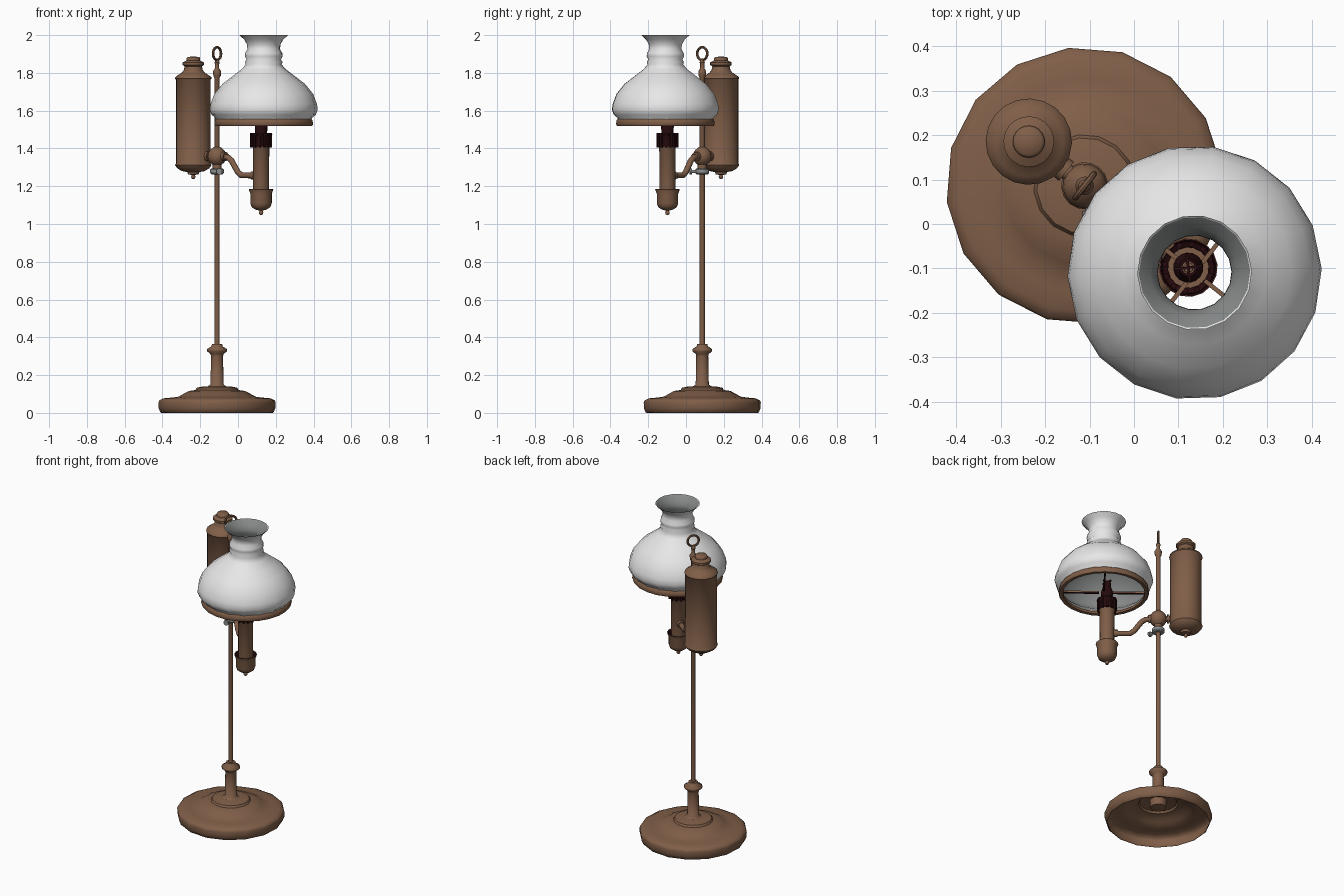
import bpy, bmesh, math
from mathutils import Vector, Matrix

ANG = math.radians(-38.3)            # direction of the lamp arm in plan
AXIS = Vector((math.cos(ANG), math.sin(ANG), 0))
POLE = Vector((-0.111, 0.086, 0))
T_RES, T_BURN, T_SHADE = -0.16, 0.297, 0.315   # distances along the arm


def material(name, rgb):
    m = bpy.data.materials.new(name)
    m.diffuse_color = (*rgb, 1)
    return m


BRASS = material("aged_brass", (0.215, 0.113, 0.065))
GLASS = material("white_glass", (0.8, 0.8, 0.8))
LINING = material("grey_glass_lining", (0.24, 0.25, 0.25))
DARK = material("dark_maroon", (0.019, 0.003, 0.004))
STEEL = material("steel_grey", (0.27, 0.28, 0.28))


def finish(name, bm, mat, t=0.0, angle=40):
    """Turn a bmesh in the arm's own frame into an object at distance t."""
    bmesh.ops.recalc_face_normals(bm, faces=bm.faces)
    bm.transform(Matrix.Translation(POLE + AXIS * t) @ Matrix.Rotation(ANG, 4, 'Z'))
    me = bpy.data.meshes.new(name)
    bm.to_mesh(me)
    bm.free()
    me.materials.append(mat)
    me.shade_smooth()
    me.set_sharp_from_angle(angle=math.radians(angle))
    ob = bpy.data.objects.new(name, me)
    bpy.context.collection.objects.link(ob)
    return ob


def lathe(name, prof, mat, t=0.0, seg=16, closed=False, angle=40):
    bm = bmesh.new()
    vs = [bm.verts.new((r, 0, z)) for r, z in prof]
    ring = vs + vs[:1] if closed else vs
    edges = [bm.edges.new(p) for p in zip(ring, ring[1:])]
    bmesh.ops.spin(bm, geom=vs + edges, cent=(0, 0, 0), axis=(0, 0, 1),
                   angle=2 * math.pi, steps=seg, use_merge=True)
    bmesh.ops.remove_doubles(bm, verts=bm.verts, dist=1e-5)
    return finish(name, bm, mat, t, angle)


def tube(name, pts, r, mat, t=0.0, seg=10, cyclic=False):
    """Round bar through points given as (along, across, up)."""
    cu = bpy.data.curves.new(name, 'CURVE')
    cu.dimensions = '3D'
    cu.bevel_depth = r
    cu.bevel_resolution = max(0, seg // 2 - 2)
    cu.use_fill_caps = True
    sp = cu.splines.new('POLY')
    sp.points.add(len(pts) - 1)
    for p, co in zip(sp.points, pts):
        p.co = (*co, 1)
    sp.use_cyclic_u = cyclic
    ob = bpy.data.objects.new(name, cu)
    me = bpy.data.meshes.new_from_object(ob)
    bm = bmesh.new()
    bm.from_mesh(me)
    bpy.data.objects.remove(ob)
    bpy.data.meshes.remove(me)
    return finish(name, bm, mat, t)


def boxes(name, items, mat, t=0.0):
    """Boxes around a centre: (angle, radius, z, size)."""
    bm = bmesh.new()
    for a, r, z, size in items:
        m = (Matrix.Rotation(a, 4, 'Z') @ Matrix.Translation((r, 0, z))
             @ Matrix.Diagonal((*size, 1)))
        bmesh.ops.create_cube(bm, size=1, matrix=m)
    return finish(name, bm, mat, t, 20)


# Hollow base, a single spun sheet
lathe("base", [(0.296, 0.0), (0.302, 0.003), (0.311, 0.025), (0.312, 0.055), (0.308, 0.066),
               (0.285, 0.077), (0.24, 0.081), (0.205, 0.086), (0.18, 0.1), (0.15, 0.116),
               (0.115, 0.121), (0.108, 0.133), (0.075, 0.14), (0.02, 0.142)],
      BRASS, angle=45)
lathe("stem_socket", [(0, 0.09), (0.045, 0.095), (0.05, 0.14), (0.035, 0.15), (0.032, 0.3),
                      (0.035, 0.312), (0.053, 0.326), (0.053, 0.338), (0.03, 0.352),
                      (0.027, 0.365), (0, 0.366)], BRASS, angle=60)
lathe("pole", [(0, 0.3), (0.014, 0.3), (0.014, 1.775), (0.02, 1.785), (0.021, 1.81),
               (0.011, 1.825), (0.011, 1.845), (0.014, 1.855), (0.008, 1.868), (0, 1.87)],
      BRASS, seg=12)

# Carrying ring, set square to the arm
tube("carrying_ring", [(0, 0.034 * math.cos(a), 1.902 + 0.034 * math.sin(a))
                       for a in (2 * math.pi * i / 18 for i in range(18))],
     0.007, BRASS, seg=8, cyclic=True)

# Sliding joint with clamp and thumb screw
lathe("joint_ball", [(0, 1.29), (0.024, 1.295), (0.024, 1.315)]
      + [(0.05 * math.cos(a), 1.358 + 0.05 * math.sin(a))
         for a in (math.radians(d) for d in range(-60, 61, 20))]
      + [(0.018, 1.408), (0, 1.41)], BRASS)
lathe("clamp_collar", [(0, 1.263), (0.03, 1.263), (0.037, 1.27), (0.037, 1.288),
                       (0.03, 1.295), (0, 1.295)], STEEL)
tube("thumb_screw", [(0.02, -0.015, 1.278), (0.045, -0.04, 1.278)], 0.008, STEEL)
tube("thumb_screw_head", [(0.042, -0.037, 1.278), (0.05, -0.045, 1.278)], 0.016, STEEL)

# Arms
tube("reservoir_arm", [(0, 0, 1.358), (-0.1, 0, 1.358)], 0.018, BRASS)
tube("reservoir_arm_collar", [(-0.052, 0, 1.358), (-0.066, 0, 1.358)], 0.027, BRASS)
tube("burner_arm_collar", [(0.04, 0, 1.358), (0.058, 0, 1.356)], 0.025, BRASS)
tube("burner_arm", [(0.02, 0, 1.358), (0.075, 0, 1.352), (0.098, 0, 1.335), (0.14, 0, 1.275),
                    (0.165, 0, 1.257), (0.285, 0, 1.257)], 0.016, BRASS)
tube("burner_arm_flange", [(0.235, 0, 1.257), (0.262, 0, 1.257)], 0.022, BRASS)

# Oil reservoir
lathe("reservoir", [(0, 1.237), (0.008, 1.24), (0.012, 1.25), (0.008, 1.26), (0.028, 1.262),
                    (0.032, 1.275), (0.06, 1.28), (0.085, 1.295), (0.097, 1.312),
                    (0.092, 1.32), (0.092, 1.765), (0.097, 1.77), (0.095, 1.778),
                    (0.078, 1.79), (0.06, 1.802), (0.05, 1.815), (0.046, 1.835),
                    (0.057, 1.842), (0.057, 1.855), (0.036, 1.866), (0.036, 1.878),
                    (0.03, 1.885), (0, 1.886)], BRASS, T_RES, 20, angle=55)

# Burner tube and drip cup
lathe("burner_tube", [(0, 1.12), (0.042, 1.12), (0.044, 1.405), (0.048, 1.41), (0.03, 1.418),
                      (0, 1.418)], BRASS, T_BURN)
lathe("drip_cup", [(0, 1.047), (0.009, 1.05), (0.012, 1.06), (0.008, 1.071), (0.03, 1.076),
                   (0.05, 1.09), (0.057, 1.11), (0.057, 1.16), (0.066, 1.183),
                   (0.063, 1.184), (0.053, 1.16), (0.05, 1.12), (0, 1.12)], BRASS, T_BURN)
lathe("drip_cup_inside", [(0.035, 1.16), (0.054, 1.16), (0.0645, 1.186), (0.062, 1.186),
                          (0.052, 1.166), (0.035, 1.166)], DARK, T_BURN, closed=True)

# Dark burner gallery with prongs, and cone
lathe("burner_gallery", [(0.044, 1.41), (0.052, 1.41), (0.052, 1.462), (0.06, 1.472),
                         (0.058, 1.476), (0.046, 1.47)], DARK, T_BURN, closed=True)
boxes("gallery_prongs", [(math.pi * i / 6, 0.053, 1.443, (0.011, 0.012, 0.075))
                         for i in range(12)], DARK, T_BURN)
lathe("gallery_floor", [(0, 1.455), (0.047, 1.455), (0.047, 1.462), (0, 1.462)], BRASS, T_BURN)
lathe("burner_cone", [(0.032, 1.45), (0.034, 1.535), (0.026, 1.555), (0.02, 1.6),
                      (0.014, 1.6), (0.018, 1.55), (0.026, 1.53)], DARK, T_BURN, closed=True)
lathe("wick_tube", [(0, 1.46), (0.012, 1.46), (0.011, 1.59), (0, 1.592)], BRASS, T_BURN, 12)
boxes("burner_cross", [(math.pi / 4 + math.pi / 2 * i, 0.014, 1.597, (0.036, 0.006, 0.012))
                       for i in range(4)], DARK, T_BURN)

# Shade ring and its spider: brass arms, dark underneath
lathe("shade_ring", [(0.238, 1.522), (0.258, 1.52), (0.263, 1.528), (0.26, 1.55),
                     (0.253, 1.557), (0.248, 1.54), (0.236, 1.535)], BRASS, T_SHADE, 24, True)
boxes("shade_spider", [(math.pi / 2 * i, 0.136, 1.532, (0.215, 0.01, 0.008))
                       for i in range(4)], BRASS, T_SHADE)
boxes("shade_spider_underside", [(math.pi / 2 * i, 0.136, 1.525, (0.215, 0.01, 0.006))
                                 for i in range(4)], DARK, T_SHADE)

# Glass shade, white outside with a thin grey lining
shade = [(0.252, 1.545), (0.256, 1.562), (0.276, 1.578), (0.286, 1.605), (0.282, 1.635),
         (0.262, 1.688), (0.218, 1.742), (0.162, 1.785), (0.116, 1.82), (0.095, 1.845),
         (0.1, 1.858), (0.091, 1.87), (0.1, 1.888), (0.098, 1.905), (0.087, 1.925),
         (0.088, 1.95), (0.104, 1.977), (0.129, 2.0)]
lathe("glass_shade", shade, GLASS, T_SHADE, 18, angle=70)
lathe("glass_shade_lining",
      [(r - 0.004, z - (0.003 if 1.6 < z < 1.85 else 0)) for r, z in shade],
      LINING, T_SHADE, 18, angle=70)
